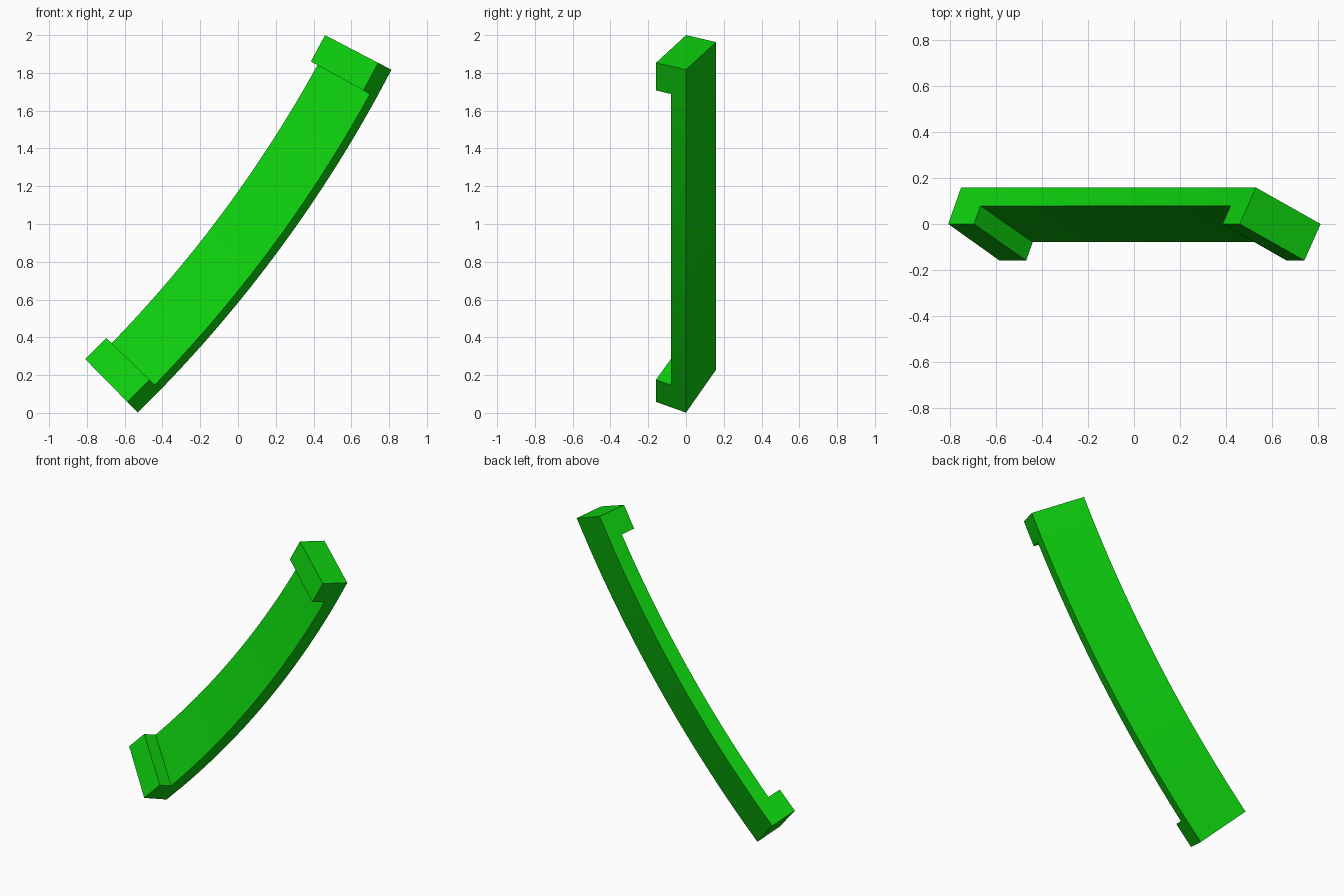
import bpy
import bmesh
import math

cube = bpy.data.objects.get("Cube")
if cube:
    bpy.data.objects.remove(cube, do_unlink=True)

# Arc the section is swept along, in the xz plane
CENTRE_X, CENTRE_Z, RADIUS = -5.589, 5.149, 6.82
START, END = math.radians(-45.5), math.radians(-27.5)
LUG = math.radians(1.33)
SEGMENTS = 24

# Tilted rectangular section as (radial offset, y)
W = 0.397
INNER, FRONT = (0, 0), (0.8 * W, -0.4 * W)
OUTER, BACK = (W, 0), (0.2 * W, 0.4 * W)
MID_INNER = (0.1 * W, 0.2 * W)
MID_OUTER = (0.9 * W, -0.2 * W)
FULL = [INNER, FRONT, MID_OUTER, OUTER, BACK, MID_INNER]
THIN = [MID_INNER, MID_OUTER, MID_OUTER, OUTER, BACK, MID_INNER]

# Full section at the end lugs, thin section along the bar between them
a, b = START + LUG, END - LUG
stations = [(START, FULL), (a, FULL)]
stations += [(a + (b - a) * i / SEGMENTS, THIN) for i in range(SEGMENTS + 1)]
stations += [(b, FULL), (END, FULL)]

bm = bmesh.new()
rings = []
for angle, section in stations:
    rings.append([bm.verts.new((CENTRE_X + (RADIUS + r) * math.cos(angle), y,
                                CENTRE_Z + (RADIUS + r) * math.sin(angle)))
                  for r, y in section])
for low, high in zip(rings, rings[1:]):
    for i in range(6):
        j = (i + 1) % 6
        bm.faces.new((low[i], low[j], high[j], high[i]))
bm.faces.new(rings[0])
bm.faces.new(rings[-1])

# Weld the collapsed points where the section steps in
bmesh.ops.remove_doubles(bm, verts=bm.verts[:], dist=0.0005)
bmesh.ops.recalc_face_normals(bm, faces=bm.faces[:])
mesh = bpy.data.meshes.new("curved_bar")
bm.to_mesh(mesh)
bm.free()

# Single green finish
green = bpy.data.materials.new("bright_green")
green.use_nodes = True
colour = (0.004, 0.62, 0.004, 1)
green.diffuse_color = colour
green.node_tree.nodes["Principled BSDF"].inputs["Base Color"].default_value = colour
mesh.materials.append(green)

bar = bpy.data.objects.new("curved_bar_with_end_lugs", mesh)
bpy.context.collection.objects.link(bar)
bpy.context.view_layer.objects.active = bar
bar.select_set(True)
bpy.ops.object.shade_smooth_by_angle(angle=math.radians(20))
